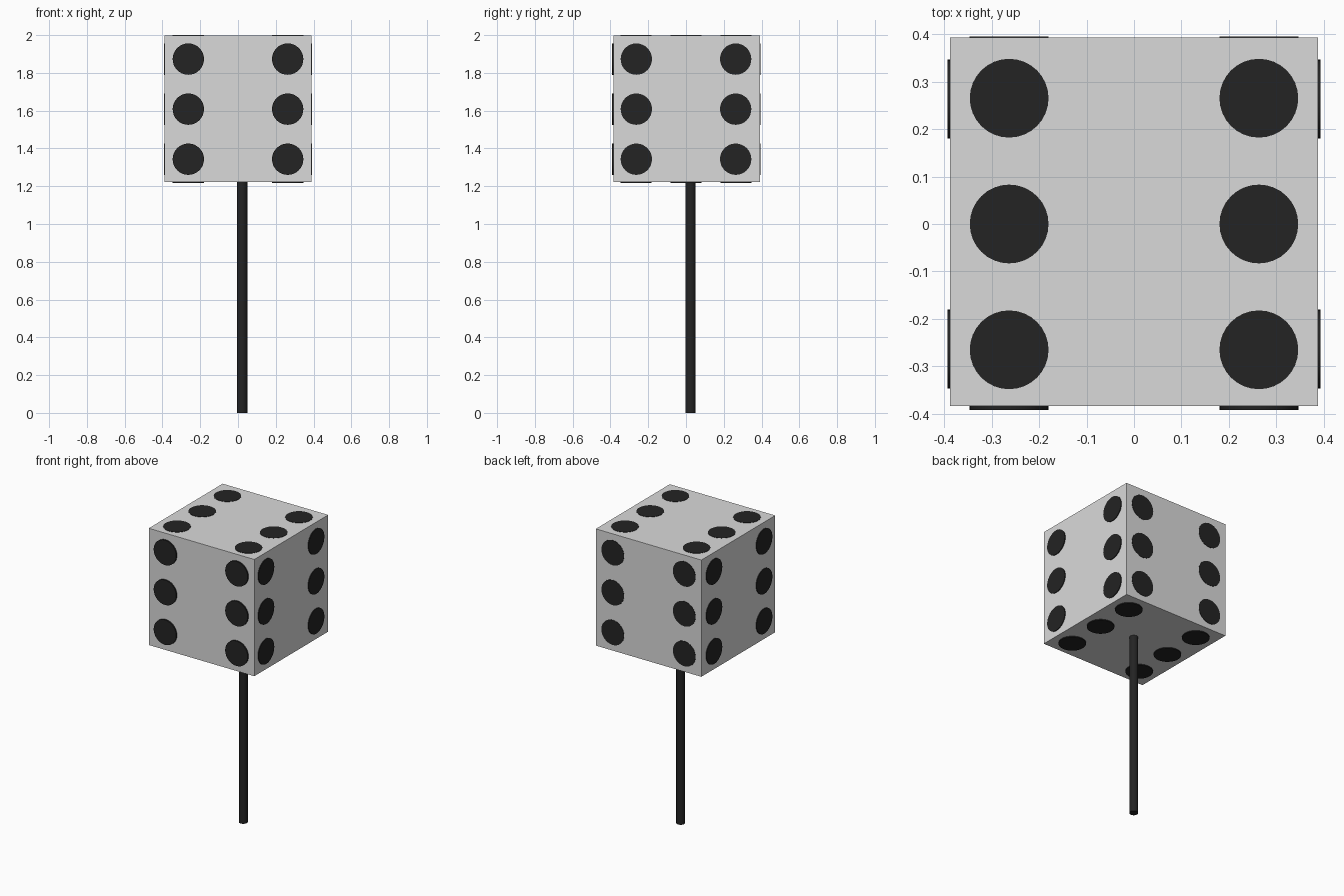
import bpy
from mathutils import Vector

default = bpy.data.objects.get("Cube")
if default:
    bpy.data.objects.remove(default, do_unlink=True)


def make_material(name, value):
    mat = bpy.data.materials.new(name)
    mat.use_nodes = True
    colour = (value, value, value, 1)
    mat.diffuse_color = colour
    mat.node_tree.nodes["Principled BSDF"].inputs["Base Color"].default_value = colour
    return mat


grey = make_material("light grey", 0.7)
black = make_material("black", 0.017)


def cylinder(name, radius, depth, location, direction):
    bpy.ops.mesh.primitive_cylinder_add(
        vertices=32, radius=radius, depth=depth, location=location,
        rotation=direction.to_track_quat('Z', 'Y').to_euler())
    obj = bpy.context.object
    obj.name = name
    obj.data.materials.append(black)
    bpy.ops.object.shade_smooth_by_angle()
    return obj


# Cube head
SIZE = 0.776
centre = Vector((0, 0.005, 1.61))
bpy.ops.mesh.primitive_cube_add(size=SIZE, location=centre)
head = bpy.context.object
head.name = "cube_head"
head.data.materials.append(grey)

# Supporting pole, slightly off centre
cylinder("pole", 0.027, 1.24, (0.022, 0.024, 0.62), Vector((0, 0, 1)))

# Six thin spots on each face: normal, column axis, row axis, outer plane
X, Y, Z = Vector((1, 0, 0)), Vector((0, 1, 0)), Vector((0, 0, 1))
spot_centre = Vector((0, 0, 1.608))
faces = {
    "front": (-Y, X, Z, 0.392),
    "back": (Y, X, Z, 0.395),
    "left": (X, Y, Z, 0.393),
    "right": (-X, Y, Z, 0.393),
    "top": (Z, X, Y, 0.392),
    "bottom": (-Z, X, Y, 0.392),
}
THICK = 0.009
for face, (normal, across, along, outer) in faces.items():
    for col in (-1, 1):
        for row in (-1, 0, 1):
            place = (spot_centre + normal * (outer - THICK / 2)
                     + across * col * 0.263 + along * row * 0.265)
            cylinder(f"{face}_spot", 0.083, THICK, place, normal)
